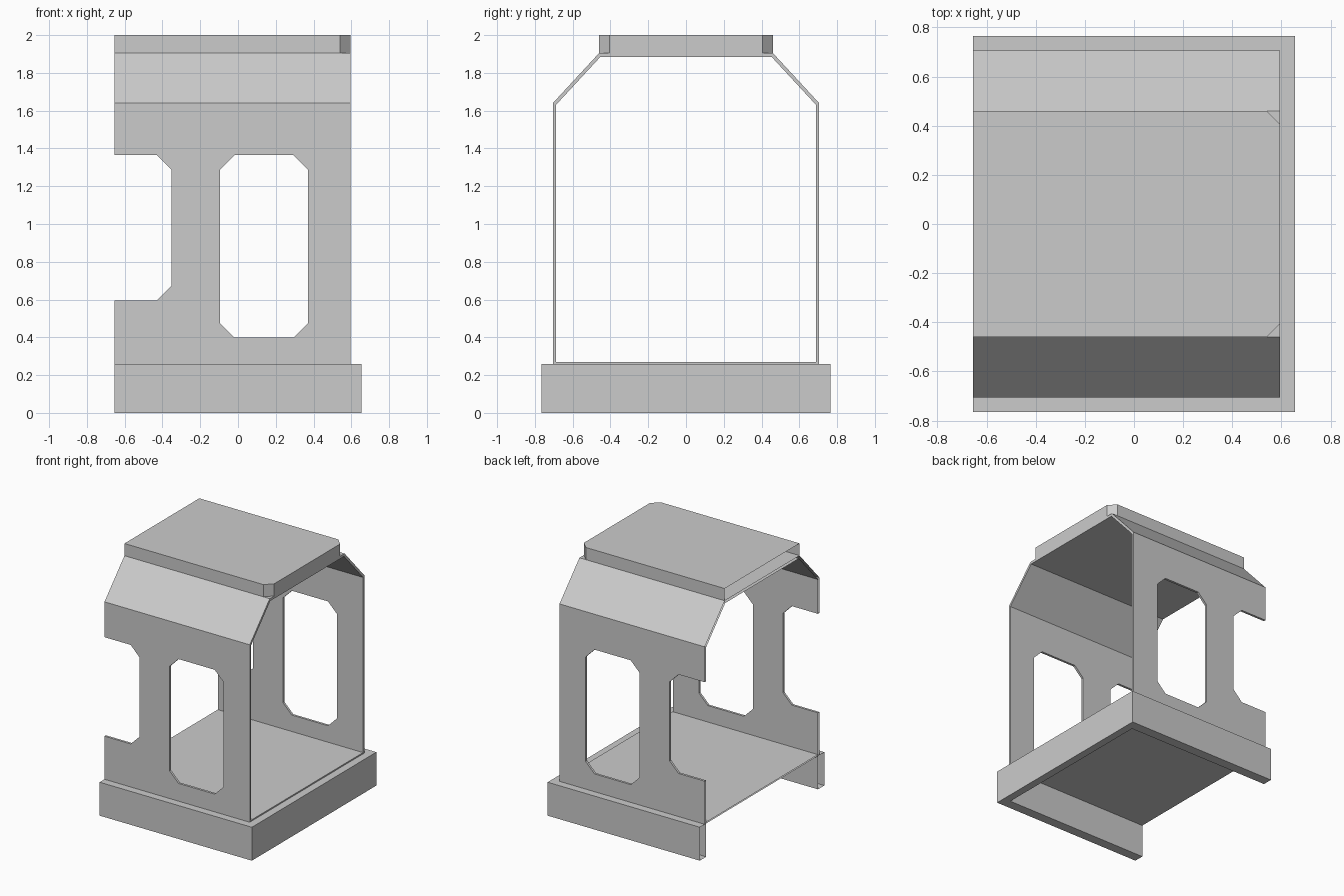
import bpy, bmesh

if "Cube" in bpy.data.objects:
    bpy.data.objects.remove(bpy.data.objects["Cube"])

BACK, FRONT = -0.655, 0.595      # open end and front end of the cab (x)
SIDE = 0.705                     # outer wall face (y)
RIM = 0.26                       # top of the base skirt


def prism(name, profile, place, lo, hi):
    """Extrude a closed 2D profile from lo to hi; place maps (u, v, w) to xyz."""
    bm = bmesh.new()
    a = [bm.verts.new(place(u, v, lo)) for u, v in profile]
    b = [bm.verts.new(place(u, v, hi)) for u, v in profile]
    bm.faces.new(a)
    bm.faces.new(b)
    n = len(a)
    for i in range(n):
        j = (i + 1) % n
        bm.faces.new((a[i], a[j], b[j], b[i]))
    bmesh.ops.recalc_face_normals(bm, faces=bm.faces)
    mesh = bpy.data.meshes.new(name)
    bm.to_mesh(mesh)
    bm.free()
    obj = bpy.data.objects.new(name, mesh)
    bpy.context.collection.objects.link(obj)
    return obj


def along_x(u, v, w): return (w, u, v)
def along_y(u, v, w): return (u, w, v)
def along_z(u, v, w): return (u, v, w)


def mirrored(half):
    """Complete a half section (u, v) by reflecting u."""
    return half + [(-u, v) for u, v in reversed(half)]


def delete_faces(obj, test):
    bm = bmesh.new()
    bm.from_mesh(obj.data)
    bmesh.ops.delete(bm, geom=[f for f in bm.faces if test(f)], context='FACES')
    bm.to_mesh(obj.data)
    bm.free()


def open_back(obj):
    delete_faces(obj, lambda f: all(abs(v.co.x - BACK) < 1e-4 for v in f.verts))


def cut_window(obj, x0, x1, z0, z1, c=0.077):
    """Cut a chamfered opening through both side walls."""
    outline = [(x0 + c, z0), (x1 - c, z0), (x1, z0 + c), (x1, z1 - c),
               (x1 - c, z1), (x0 + c, z1), (x0, z1 - c), (x0, z0 + c)]
    cutter = prism("window_cutter", outline, along_y, -1, 1)
    cutter.hide_render = True
    mod = obj.modifiers.new("window", 'BOOLEAN')
    mod.operation = 'DIFFERENCE'
    mod.solver = 'EXACT'
    mod.object = cutter
    bpy.context.view_layer.objects.active = obj
    bpy.ops.object.modifier_apply(modifier=mod.name)
    bpy.data.objects.remove(cutter)


# Cab shell: thin walls, sloping shoulders and roof
outer = mirrored([(SIDE, RIM), (SIDE, 1.64), (0.46, 1.905)])
inner = mirrored([(0.687, RIM), (0.687, 1.632), (0.453, 1.885)])
shell = prism("cab_shell", outer + inner[::-1], along_x, BACK, FRONT)
cut_window(shell, -0.095, 0.37, 0.398, 1.365)
cut_window(shell, -0.9, -0.353, 0.595, 1.365)
open_back(shell)

# Raised roof panel with two chamfered front corners
roof = prism("roof_panel",
             [(BACK, 0.46), (FRONT - 0.055, 0.46), (FRONT, 0.405),
              (FRONT, -0.405), (FRONT - 0.055, -0.46), (BACK, -0.46)],
             along_z, 1.905, 2.0)
delete_faces(roof, lambda f: f.normal.z < -0.9)
open_back(roof)

# Base skirt: three-sided band, open at the back
skirt = prism("base_skirt",
              [(BACK, -0.765), (0.655, -0.765), (0.655, 0.765), (BACK, 0.765),
               (BACK, 0.687), (FRONT, 0.687), (FRONT, -0.687), (BACK, -0.687)],
              along_z, 0, RIM)
open_back(skirt)

# Floor plate
floor = prism("floor", mirrored([(0.687, RIM), (0.687, 0.27)]), along_x, BACK, FRONT)
open_back(floor)
